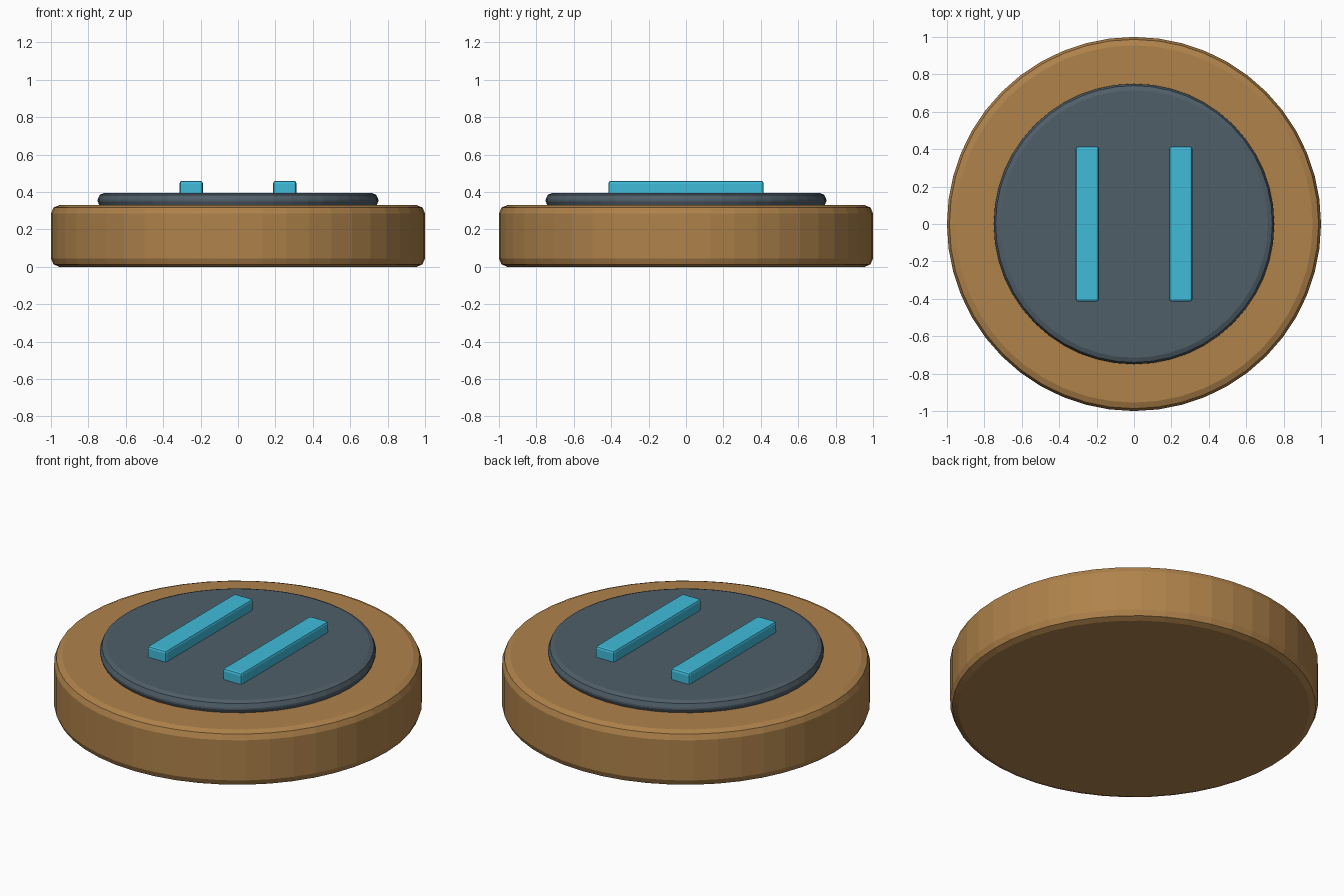
import bpy

cube = bpy.data.objects.get("Cube")
if cube:
    bpy.data.objects.remove(cube, do_unlink=True)


def make_material(name, color):
    mat = bpy.data.materials.new(name)
    mat.use_nodes = True
    mat.diffuse_color = color
    mat.node_tree.nodes["Principled BSDF"].inputs["Base Color"].default_value = color
    return mat


def finish(name, mat, bevel, segments):
    obj = bpy.context.object
    obj.name = name
    obj.data.materials.append(mat)
    mod = obj.modifiers.new("Rounded edges", "BEVEL")
    mod.width = bevel
    mod.segments = segments
    mod.limit_method = "ANGLE"
    return obj


def disc(name, radius, bottom, top, mat, bevel):
    bpy.ops.mesh.primitive_cylinder_add(
        vertices=48, radius=radius, depth=top - bottom,
        location=(0, 0, (bottom + top) / 2))
    return finish(name, mat, bevel, 2)


def bar(name, x, mat):
    bottom, top = 0.37, 0.46
    bpy.ops.mesh.primitive_cube_add(size=1, location=(x, 0, (bottom + top) / 2))
    bpy.context.object.scale = (0.125, 0.83, top - bottom)
    bpy.ops.object.transform_apply(location=False, rotation=False, scale=True)
    return finish(name, mat, 0.014, 2)


wood = make_material("warm wood", (0.43, 0.224, 0.07, 1))
slate = make_material("dark slate", (0.08, 0.113, 0.14, 1))
cyan = make_material("bright cyan", (0.05, 0.5, 0.7, 1))

# Thick round base with a thinner plate set into its top
disc("base", 1.0, 0.0, 0.33, wood, 0.045)
disc("top_plate", 0.75, 0.315, 0.395, slate, 0.035)

# Pair of raised bars
for side, x in (("left", 0.25), ("right", -0.25)):
    bar(side + "_bar", x, cyan)
